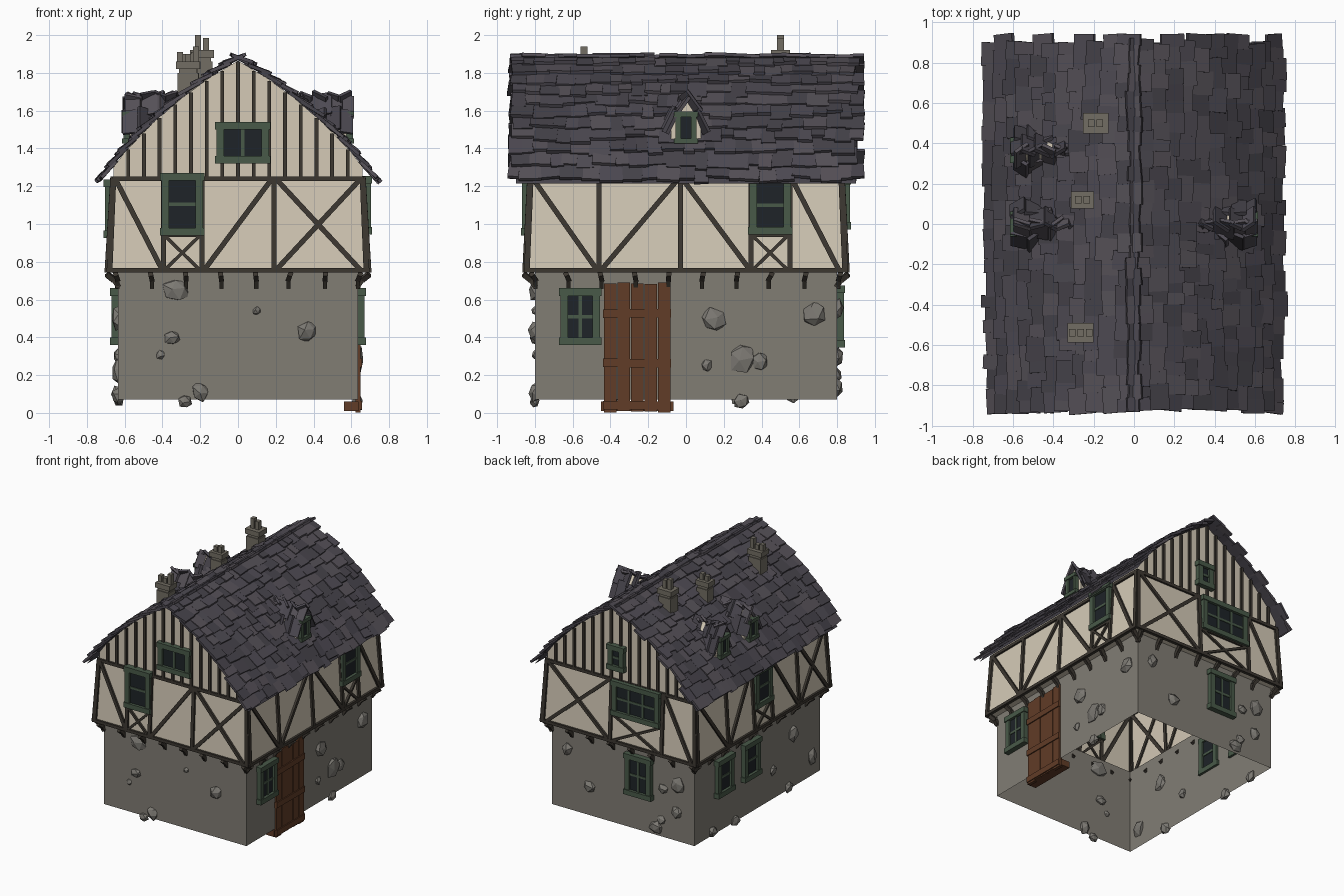
import bpy, bmesh, math, random
from mathutils import Vector as V, Matrix

if "Cube" in bpy.data.objects:
    bpy.data.objects.remove(bpy.data.objects["Cube"])

random.seed(7)
R = random.uniform
Z = V((0, 0, 1))

def mat(name, *c):
    m = bpy.data.materials.new(name)
    m.diffuse_color = (*c, 1)
    m.use_nodes = True
    m.node_tree.nodes["Principled BSDF"].inputs["Base Color"].default_value = m.diffuse_color
    return m

M = {'stone': mat('stone', .22, .205, .175), 'plaster': mat('plaster', .66, .59, .47),
     'timber': mat('timber', .045, .038, .03), 'door': mat('door_wood', .12, .045, .02),
     'frame': mat('green_frame', .065, .1, .065), 'glass': mat('glass', .013, .017, .021),
     'chimney': mat('chimney', .17, .155, .125), 'rock': mat('rock', .2, .19, .17)}
ROOF = [mat('slate_%d' % i, *c) for i, c in enumerate([(.075, .068, .085), (.06, .055, .068), (.09, .08, .095)])]

def finish(bm, name, mats, recalc=True):
    if recalc:
        bmesh.ops.recalc_face_normals(bm, faces=bm.faces)
    me = bpy.data.meshes.new(name)
    bm.to_mesh(me)
    bm.free()
    ob = bpy.data.objects.new(name, me)
    bpy.context.collection.objects.link(ob)
    for m in mats:
        me.materials.append(m)
    return ob

def beam(bm, p, q, w, t, n, mi=0):
    """Box running from p to q, w wide, t deep along n."""
    p, q, n = V(p), V(q), V(n)
    x = (q - p).normalized()
    y = n.cross(x).normalized()
    n = x.cross(y)
    m = Matrix((x * (q - p).length, y * w, n * t)).transposed().to_4x4()
    m.translation = (p + q) / 2
    vs = bmesh.ops.create_cube(bm, size=1, matrix=m)['verts']
    for f in {f for v in vs for f in v.link_faces}:
        f.material_index = mi

# wall coordinate helpers: side -> (outward normal, direction of u, axis index)
SIDES = {'front': (V((0, -1, 0)), V((1, 0, 0)), 1), 'back': (V((0, 1, 0)), V((1, 0, 0)), 1),
         'right': (V((1, 0, 0)), V((0, 1, 0)), 0), 'left': (V((-1, 0, 0)), V((0, 1, 0)), 0)}

def wall_d(axis, z):
    if z < .74:
        return (.635, .80)[axis]
    k = min(max((z - .75) / .49, 0), 1)
    return (.69 - .03 * k) if axis == 0 else (.85 - .025 * k)

def W(side, u, z, off=0):
    n, ud, a = SIDES[side]
    return n * (wall_d(a, z) + off) + ud * u + Z * z

# roof profile, walked by arc length
PROF = [V((0, 1.865)), V((.15, 1.775)), V((.3, 1.665)), V((.45, 1.535)), V((.6, 1.38)), V((.722, 1.215))]
SEG = [(b - a).length for a, b in zip(PROF, PROF[1:])]
TOTAL = sum(SEG)

def roof_at(s):
    i = 0
    while i < len(SEG) - 1 and s > SEG[i]:
        s -= SEG[i]
        i += 1
    return PROF[i] + (PROF[i + 1] - PROF[i]) * (s / SEG[i])

def roof_z(x):
    x = abs(x)
    for a, b in zip(PROF, PROF[1:]):
        if x <= b.x:
            return a.y + (b.y - a.y) * (x - a.x) / (b.x - a.x)
    return PROF[-1].y

# wall shells, open below
def rings(name, rs, m, gables=False):
    bm = bmesh.new()
    loops = [[bm.verts.new((sx * a, sy * b, z)) for sx, sy in ((-1, -1), (1, -1), (1, 1), (-1, 1))] for a, b, z in rs]
    for lo, hi in zip(loops, loops[1:]):
        for i in range(4):
            j = (i + 1) % 4
            bm.faces.new((lo[i], lo[j], hi[j], hi[i]))
    if gables:
        xs = [-.66, -.6, -.45, -.3, -.15, 0, .15, .3, .45, .6, .66]
        for sy in (-1, 1):
            pts = [(-.66, 1.24)] + [(x, roof_z(x)) for x in xs] + [(.66, 1.24)]
            f = [bm.verts.new((x, sy * .825, z)) for x, z in pts]
            bm.faces.new(f if sy > 0 else f[::-1])
    finish(bm, name, [m], False)

rings('ground_floor_walls', [(.635, .8, .07), (.635, .8, .745)], M['stone'])
rings('upper_walls', [(.635, .8, .745), (.69, .85, .75), (.66, .825, 1.24), (.66, .825, 1.29)], M['plaster'], True)

# roof deck
bm = bmesh.new()
pts = [V((-p.x, p.y)) for p in PROF[:0:-1]] + PROF
cols = [[bm.verts.new((p.x, y, p.y)) for p in pts] for y in (-.9, .9)]
for i in range(len(pts) - 1):
    bm.faces.new((cols[0][i], cols[0][i + 1], cols[1][i + 1], cols[1][i]))
finish(bm, 'roof_deck', ROOF[1:2], False)

# roof slates
bm = bmesh.new()
ROWS = 11
for sx in (-1, 1):
    for r in range(ROWS):
        y = -.93 + R(-.01, .02)
        while y < .89:
            w = min(R(.05, .125), .94 - y)
            s0 = TOTAL * r / ROWS - .04 + R(-.015, .015)
            a, b = roof_at(s0), roof_at(s0 + .125 + R(-.015, .02) if r < ROWS - 1 else TOTAL + R(-.025, .015))
            d = (b - a).normalized()
            n = V((-d.y, d.x))
            a, b = a + n * .008, b + n * R(.018, .034)
            k = R(-.006, .006)
            beam(bm, (sx * a.x, y + w / 2 - k, a.y), (sx * b.x, y + w / 2 + k, b.y),
                 w + .006, .018, (sx * n.x, 0, n.y), random.randrange(3))
            y += w
finish(bm, 'roof_slates', ROOF)

# windows
frames, panes = bmesh.new(), bmesh.new()
def window(c, n, ud, w, h, nc, nr, fw=.04):
    at = lambda u, v, o=0: c + ud * u + Z * v + n * o
    for s in (-1, 1):
        u, v = s * (w - fw) / 2, s * (h - fw) / 2
        beam(frames, at(u, -h / 2), at(u, h / 2), fw, .055, n)
        beam(frames, at(-w / 2 - .008, v, .004), at(w / 2 + .008, v, .004), fw, .06, n)
    for i in range(1, nc):
        u = (w - fw) * (i / nc - .5)
        beam(frames, at(u, -h / 2), at(u, h / 2), .018, .035, n)
    for i in range(1, nr):
        v = (h - fw) * (i / nr - .5)
        beam(frames, at(-w / 2, v), at(w / 2, v), .018, .035, n)
    beam(panes, at(0, -h / 2 + .01), at(0, h / 2 - .01), w - .02, .024, n)

def wall_window(side, u, z, w, h, nc, nr):
    n, ud, a = SIDES[side]
    window(W(side, u, z, .008), n, ud, w, h, nc, nr)

for args in (('front', -.295, 1.105, .22, .33, 1, 2), ('front', .025, 1.43, .28, .22, 2, 1),
             ('right', -.56, .51, .21, .3, 2, 2), ('right', .445, 1.1, .22, .31, 1, 2),
             ('back', -.15, .51, .23, .33, 2, 2), ('back', -.15, 1.11, .42, .28, 3, 2),
             ('back', .03, 1.43, .14, .2, 1, 2), ('left', .44, .51, .2, .3, 1, 2),
             ('left', .1, .51, .2, .3, 1, 2), ('left', 0, 1.08, .21, .31, 1, 2)):
    wall_window(*args)

# dormers
walls, slates = bmesh.new(), bmesh.new()
for sx, y0 in ((1, 0), (-1, 0), (-1, .365)):
    prof = [(-.08, 1.36), (.08, 1.36), (.08, 1.5), (.05, 1.58), (0, 1.655), (-.05, 1.58), (-.08, 1.5)]
    ends = [[walls.verts.new((sx * x, y0 + y, z)) for y, z in prof] for x in (.575, .3)]
    walls.faces.new(ends[0])
    for i in range(7):
        j = (i + 1) % 7
        walls.faces.new((ends[0][i], ends[0][j], ends[1][j], ends[1][i]))
    window(V((sx * .58, y0, 1.51)), V((sx, 0, 0)), V((0, 1, 0)), .11, .17, 1, 1, .028)
    for sy in (-1, 1):
        for (ya, za), (yb, zb), x1 in (((-.015, 1.685), (.065, 1.575), .32), ((.05, 1.605), (.11, 1.485), .42)):
            x = .605 + R(-.015, .01)
            while x > x1:
                w = R(.05, .09)
                n = V((R(-.12, .12), sy * (za - zb), yb - ya))
                k = R(-.012, .012)
                beam(slates, (sx * (x - w / 2), y0 + sy * ya, za + k), (sx * (x - w / 2), y0 + sy * yb, zb + k),
                     w + .01, .018, n, random.randrange(3))
                x -= w
finish(walls, 'dormer_walls', [M['plaster']])
finish(slates, 'dormer_slates', ROOF)
finish(frames, 'window_frames', [M['frame']])
finish(panes, 'window_glass', [M['glass']])

# timber framing: rails, posts, braces
bm = bmesh.new()
LO, HI = .755, 1.24
def strut(side, u0, z0, u1, z1, w=.027):
    beam(bm, W(side, u0, z0, .003), W(side, u1, z1, .003), w, .026, SIDES[side][0])

def cross(side, a, b, lo=LO, hi=HI, w=.027):
    strut(side, a, lo, b, hi, w)
    strut(side, a, hi, b, lo, w)

FRAMING = {  # posts, rising braces, falling braces, crosses
    'front': ((-.395, -.19, .19), ((-.18, .18),), ((-.65, -.4),), ((.2, .65),)),
    'right': ((-.46, -.03, .345, .55), ((-.45, -.04),), ((-.81, -.47), (-.02, .34), (.56, .81)), ()),
    'back': ((-.38, .08), ((-.65, -.39),), (), ((.09, .65),)),
    'left': ((-.45, -.115, .115, .45), ((-.44, -.13), (.46, .81)), ((.13, .44),), ((-.81, -.46),))}
for side, (posts, ups, downs, xs) in FRAMING.items():
    end = wall_d(1 - SIDES[side][2], 1.0)
    for z in (LO, HI):
        e = wall_d(1 - SIDES[side][2], z) + .008
        strut(side, -e, z, e, z, .024)
    for s in (-1, 1):
        strut(side, s * (end + .005), LO, s * (end - .015), HI, .03)
    for u in posts:
        strut(side, u, LO, u, HI)
    for a, b in ups:
        strut(side, a, LO, b, HI)
    for a, b in downs:
        strut(side, a, HI, b, LO)
    for a, b in xs:
        cross(side, a, b)
for side, a, b, hi in (('front', -.39, -.2, .94), ('right', .35, .54, .94), ('back', -.37, .07, .97), ('left', -.11, .11, .93)):
    cross(side, a, b, LO, hi, .018)
    strut(side, a, hi, b, hi, .02)

# gable studs
for side, a, b, z0, z1 in (('front', -.11, .16, 1.32, 1.54), ('back', -.04, .1, 1.33, 1.53)):
    for i in range(-7, 8):
        u = i * .083
        top = roof_z(u) - .005
        if a < u < b:
            strut(side, u, HI, u, z0, .02)
            strut(side, u, z1, u, top, .02)
        else:
            strut(side, u, HI, u, top, .02)
finish(bm, 'timber_frame', [M['timber']])

# jetty brackets
bm = bmesh.new()
for side, (n, ud, a) in SIDES.items():
    half = (.80, .635)[a]
    cnt = 8 if a == 1 else 10
    for i in range(cnt):
        u = -half + 2 * half * i / (cnt - 1)
        k = R(-.008, .008)
        p, m, q = W(side, u + k, .665, -.005), W(side, u + k, .705, .022), W(side, u * 1.02, .735, .06)
        beam(bm, p, m, .022, .028, n)
        beam(bm, m, q, .026, .028, n)
finish(bm, 'jetty_brackets', [M['timber']])

# plank door with battens and sloping threshold
bm = bmesh.new()
for i in range(5):
    y = -.437 + .0715 * (i + .5)
    beam(bm, (.635, y, 0 + R(0, .01)), (.635, y, .685 + R(-.01, .008)), .068, .022 + R(-.004, .006), (1, 0, 0))
for z in (.04, .265, .525):
    beam(bm, (.645, -.44, z), (.645, -.08, z + R(-.006, .006)), .045, .022, (1, 0, 0))
beam(bm, (.6, -.45, .035), (.6, -.065, .035), .05, .075, (1, 0, 0))
finish(bm, 'door', [M['door']])

# exposed rubble stones
bm = bmesh.new()
ROCKS = {'front': ((-.33, .65, .075), (-.35, .4, .045), (-.41, .31, .024), (-.2, .11, .05), (-.28, .06, .04), (.1, .54, .026), (.37, .43, .055)),
         'right': ((.15, .49, .075), (.3, .29, .075), (.39, .27, .045), (.68, .52, .068), (.11, .25, .03), (.29, .06, .045)),
         'back': ((-.49, .52, .065), (-.36, .46, .045), (-.48, .3, .05), (-.29, .13, .06), (-.34, .2, .04), (.5, .55, .05), (.3, .3, .06)),
         'left': ((-.7, .22, .06), (-.4, .09, .05), (.28, .08, .05), (.57, .1, .05), (-.45, .5, .065), (-.2, .3, .04))}
for side, lst in ROCKS.items():
    n, ud, a = SIDES[side]
    for u, z, r in lst:
        m = Matrix((ud * r, Z * r * R(.9, 1.15), n * min(r * .7, .035))).transposed().to_4x4()
        m.translation = W(side, u, z)
        vs = bmesh.ops.create_icosphere(bm, subdivisions=1, radius=1, matrix=Matrix.Rotation(R(0, 3), 4, 'X'))['verts']
        for v in vs:
            v.co = m @ (v.co * R(.8, 1.15))
finish(bm, 'wall_stones', [M['rock']])

# chimneys with caps and pots
bm = bmesh.new()
for x, y, w, d, top, pots in ((-.19, .5, .1, .085, 1.92, (2.0, 1.985)),
                              (-.255, .12, .09, .07, 1.86, (1.9, 1.91)),
                              (-.265, -.54, .1, .08, 1.86, (1.91, 1.9, 1.94))):
    beam(bm, (x, y, 1.6), (x, y, top - .06), w * 1.1, d * 1.1, (0, 1, 0))
    beam(bm, (x, y, top - .07), (x, y, top - .03), w * .95, d * .95, (0, 1, 0))
    beam(bm, (x, y, top - .04), (x, y, top), w * 1.28, d * 1.2, (0, 1, 0))
    for i, t in enumerate(pots):
        px = x + (i - (len(pots) - 1) / 2) * .042
        beam(bm, (px, y, top - .01), (px, y, t), .032, .036, (0, 1, 0))
finish(bm, 'chimneys', [M['chimney']])
